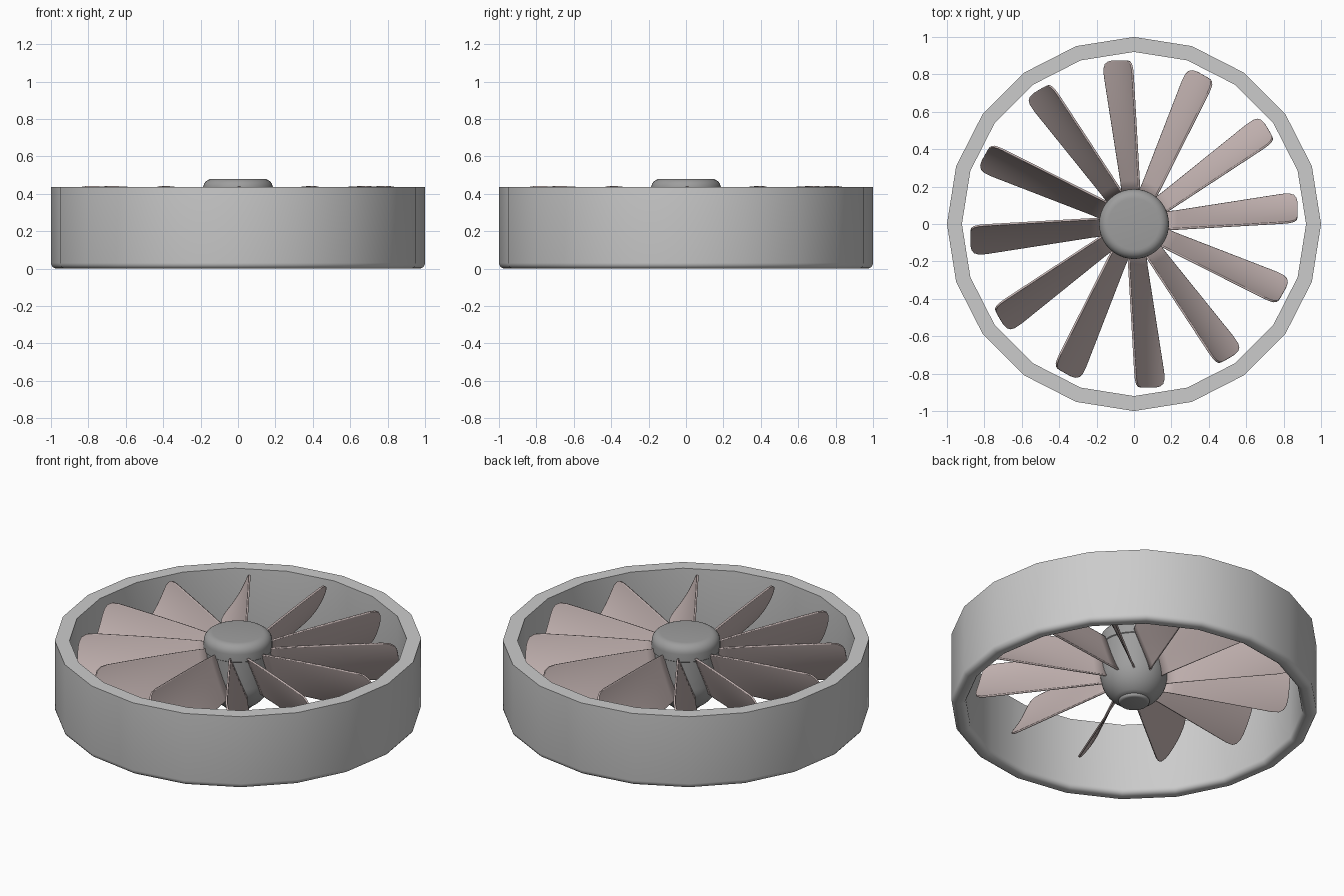
import bpy, math
from math import cos, sin, pi, radians

if "Cube" in bpy.data.objects:
    bpy.data.objects.remove(bpy.data.objects["Cube"])


def material(name, col):
    m = bpy.data.materials.new(name)
    m.diffuse_color = (*col, 1)
    m.use_nodes = True
    m.node_tree.nodes["Principled BSDF"].inputs["Base Color"].default_value = m.diffuse_color
    return m


def make(name, verts, faces, mat=None, angle=38):
    me = bpy.data.meshes.new(name)
    me.from_pydata(verts, [], faces)
    me.validate()
    ob = bpy.data.objects.new(name, me)
    bpy.context.collection.objects.link(ob)
    if mat:
        me.materials.append(mat)
    bpy.ops.object.select_all(action='DESELECT')
    ob.select_set(True)
    bpy.context.view_layer.objects.active = ob
    bpy.ops.object.shade_smooth_by_angle(angle=radians(angle))
    return ob


def lathe(name, prof, n, closed=False, mat=None):
    """Revolve an (r, z) profile, listed bottom to top on the outside, about z."""
    k = len(prof)
    verts = [(r * cos(2 * pi * i / n), r * sin(2 * pi * i / n), z)
             for i in range(n) for r, z in prof]
    faces = []
    for i in range(n):
        j = (i + 1) % n
        for a in range(k if closed else k - 1):
            b = (a + 1) % k
            faces.append((i * k + a, j * k + a, j * k + b, i * k + b))
    if not closed:
        faces.append([i * k for i in reversed(range(n))])
        faces.append([i * k + k - 1 for i in range(n)])
    return make(name, verts, faces, mat)


def arc(cr, cz, rad, a0, a1, n):
    return [(cr + rad * cos(radians(a0 + (a1 - a0) * i / n)),
             cz + rad * sin(radians(a0 + (a1 - a0) * i / n))) for i in range(n + 1)]


dark = material("dark_grey", (0.34, 0.34, 0.34))
pink = material("dusty_pink", (0.57, 0.47, 0.46))

# Shroud ring: 20 sides, rounded lower rim, square upper rim
ring = (arc(0.95, 0.03, 0.03, 180, 270, 4) + arc(0.97, 0.03, 0.03, 270, 360, 4)
        + [(1.0, 0.435), (0.92, 0.435)])
lathe("shroud_ring", ring, 20, True)

# Hub: round nose below, straight body
lathe("hub_body", arc(0, 0.215, 0.183, -60, 0, 10) + [(0.183, 0.39)], 40, mat=dark)
lathe("hub_nose", [(0.07, 0.04)] + arc(0.07, 0.055, 0.015, -60, 0, 3) + [(0.085, 0.08)],
      32, mat=dark)

# Hub cap with a rounded top edge
lathe("hub_cap", [(0.175, 0.375), (0.187, 0.385)] + arc(0.137, 0.43, 0.05, 0, 90, 6),
      40, mat=dark)


# Blade: twisted, lightly cambered sheet with rounded tip corners
NU, NV = 14, 12


def blade_point(u, v):
    e = 2 * v - 1
    tip = 0.79 + 0.085 * max(0.0, 1 - abs(e) ** 5) ** 0.4
    r = 0.15 + (tip - 0.15) * u
    t = max(0.0, (r - 0.17) / 0.70)
    y_top, y_low = -0.03 + 0.04 * t, 0.06 + 0.11 * t
    z_top, z_low = 0.40 + 0.045 * t ** 0.7, 0.165 - 0.01 * t
    bow = 0.018 * t * (1 - e * e)
    return (r, y_top + (y_low - y_top) * v - bow, z_top + (z_low - z_top) * v - bow * 0.5)


def blade(k):
    c, s = cos(k * pi / 6), sin(k * pi / 6)
    verts = []
    for i in range(NU + 1):
        for j in range(NV + 1):
            # sine/cosine spacing puts more points at the rounded corners
            x, y, z = blade_point(sin(pi / 2 * i / NU), 0.5 - 0.5 * cos(pi * j / NV))
            verts.append((c * x - s * y, s * x + c * y, z))
    w = NV + 1
    faces = [(i * w + j, (i + 1) * w + j, (i + 1) * w + j + 1, i * w + j + 1)
             for i in range(NU) for j in range(NV)]
    ob = make(f"blade_{k + 1}", verts, faces, pink)
    mod = ob.modifiers.new("thickness", 'SOLIDIFY')
    mod.thickness, mod.offset = 0.01, 0


for k in range(12):
    blade(k)
